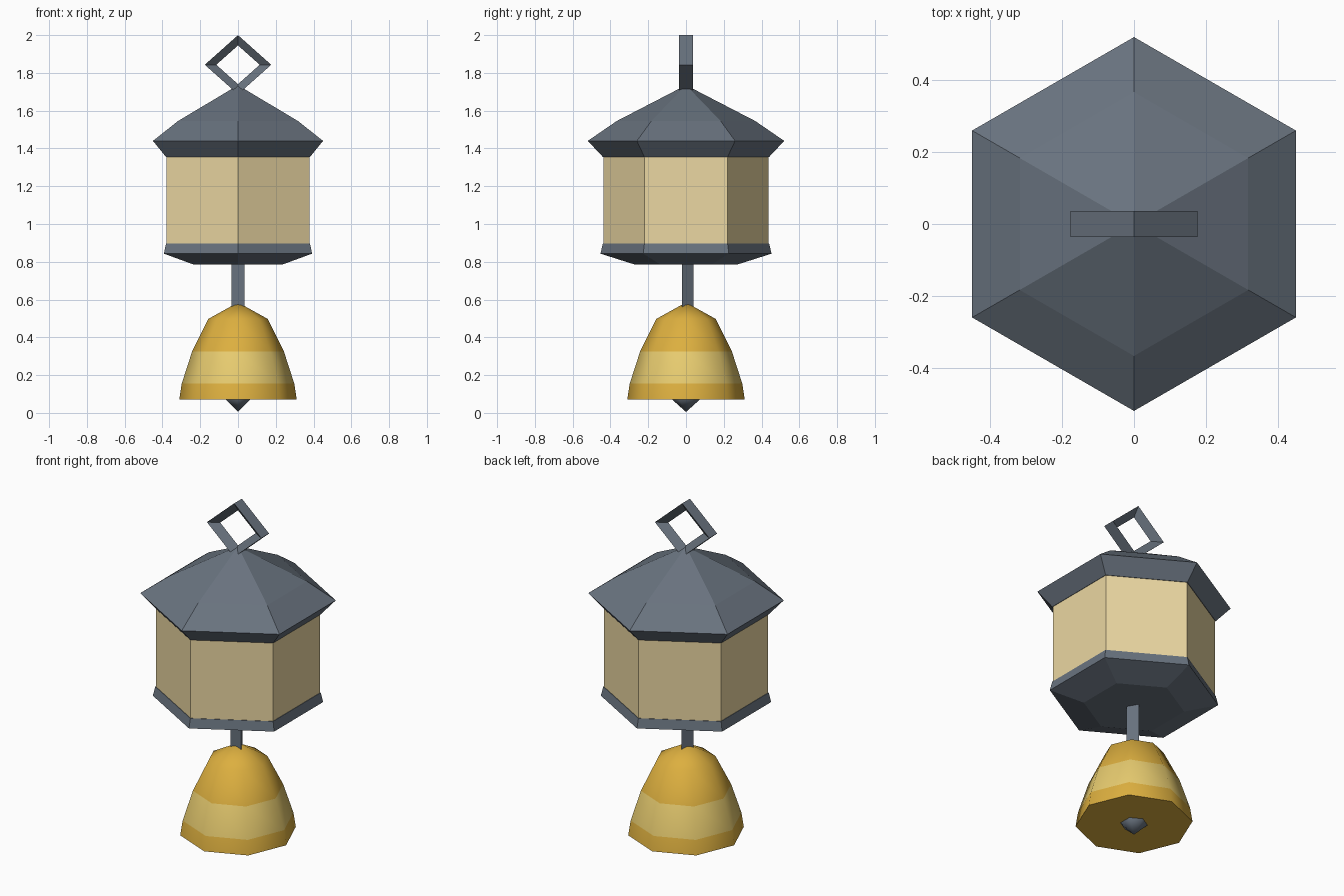
import bpy, bmesh
from math import sin, cos, pi, radians

if "Cube" in bpy.data.objects:
    bpy.data.objects.remove(bpy.data.objects["Cube"])


def material(name, rgb):
    m = bpy.data.materials.new(name)
    m.diffuse_color = (*rgb, 1)
    m.use_nodes = True
    m.node_tree.nodes["Principled BSDF"].inputs["Base Color"].default_value = m.diffuse_color
    return m


SLATE = material("slate", (0.14, 0.17, 0.21))
PAPER = material("paper", (0.83, 0.68, 0.36))
GOLD = material("gold", (0.72, 0.43, 0.05))
PALE = material("pale_gold", (0.80, 0.60, 0.16))


def finish(name, bm, mats, smooth=0):
    bmesh.ops.remove_doubles(bm, verts=bm.verts, dist=1e-5)
    bmesh.ops.recalc_face_normals(bm, faces=bm.faces)
    me = bpy.data.meshes.new(name)
    bm.to_mesh(me)
    bm.free()
    ob = bpy.data.objects.new(name, me)
    bpy.context.collection.objects.link(ob)
    for m in mats:
        me.materials.append(m)
    if smooth:
        bpy.ops.object.select_all(action='DESELECT')
        ob.select_set(True)
        bpy.context.view_layer.objects.active = ob
        bpy.ops.object.shade_smooth_by_angle(angle=radians(smooth))
    return ob


def lathe(name, profile, sides, mats, bands=(), smooth=0):
    """Turn an (r, z) profile around z, first corner at +y; bands use material 2."""
    bm = bmesh.new()
    rings = []
    for r, z in profile:
        if r == 0:
            rings.append([bm.verts.new((0, 0, z))] * sides)
        else:
            rings.append([bm.verts.new((r * sin(2 * pi * i / sides),
                                        r * cos(2 * pi * i / sides), z))
                          for i in range(sides)])
    for k in range(len(rings) - 1):
        a, b = rings[k], rings[k + 1]
        for i in range(sides):
            j = (i + 1) % sides
            quad = list(dict.fromkeys((a[i], a[j], b[j], b[i])))
            bm.faces.new(quad).material_index = int(k in bands)
    for ring in (rings[0], rings[-1]):
        if ring[0] is not ring[1]:
            bm.faces.new(ring)
    return finish(name, bm, mats, smooth)


# Hexagonal lantern: roof, paper body, base
lathe("roof", [(0.44, 1.355), (0.52, 1.44), (0.367, 1.545), (0, 1.735)], 6, [SLATE])
lathe("lantern_body", [(0.437, 0.88), (0.437, 1.37)], 6, [PAPER])
lathe("base", [(0.27, 0.785), (0.453, 0.843), (0.44, 0.897)], 6, [SLATE])

# Three-sided hanging rod, bell with pale band, clapper
lathe("hanging_rod", [(0.04, 0.56), (0.04, 0.80)], 3, [SLATE])
lathe("bell", [(0.311, 0.07), (0.298, 0.155), (0.243, 0.325), (0.158, 0.497), (0, 0.585)],
      8, [GOLD, PALE], bands=(1,), smooth=60)
lathe("clapper", [(0, 0.005), (0.075, 0.072), (0.075, 0.11), (0, 0.16)], 6, [SLATE], smooth=60)

# Diamond hanging ring: triangular section, flat side outward
bm = bmesh.new()
section = [(0.176, -0.036), (0.176, 0.036), (0.115, 0)]
loops = [[bm.verts.new((r * cos(a * pi / 2), y, 1.843 + 0.89 * r * sin(a * pi / 2)))
          for r, y in section] for a in range(4)]
for k in range(4):
    a, b = loops[k], loops[(k + 1) % 4]
    for i in range(3):
        j = (i + 1) % 3
        bm.faces.new((a[i], a[j], b[j], b[i]))
finish("hanging_ring", bm, [SLATE])
